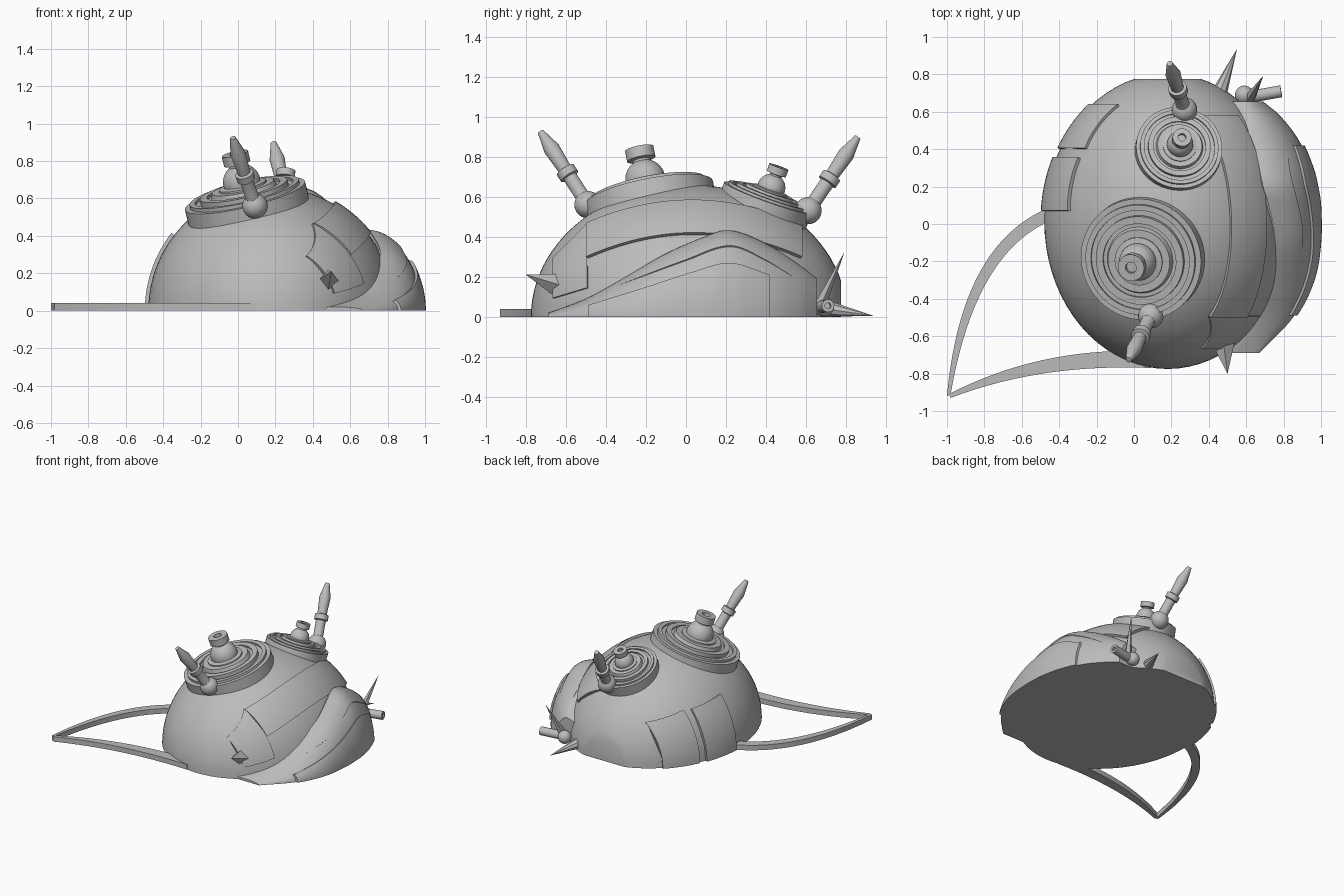
import bpy, bmesh, math
from mathutils import Vector

if "Cube" in bpy.data.objects:
    bpy.data.objects.remove(bpy.data.objects["Cube"], do_unlink=True)

grey = bpy.data.materials.new("plain_grey")
grey.use_nodes = True
COLOUR = (0.5, 0.5, 0.5, 1)
grey.diffuse_color = COLOUR
grey.node_tree.nodes["Principled BSDF"].inputs["Base Color"].default_value = COLOUR

CENTRE = Vector((0.18, 0.015, 0))
RADII = Vector((0.66, 0.79, 0.66))


def finish(name, bm, smooth=True):
    bmesh.ops.recalc_face_normals(bm, faces=bm.faces)
    mesh = bpy.data.meshes.new(name)
    bm.to_mesh(mesh)
    bm.free()
    mesh.materials.append(grey)
    ob = bpy.data.objects.new(name, mesh)
    bpy.context.collection.objects.link(ob)
    if smooth:
        bpy.ops.object.select_all(action="DESELECT")
        ob.select_set(True)
        bpy.context.view_layer.objects.active = ob
        bpy.ops.object.shade_smooth_by_angle(angle=math.radians(32))


def loft(name, rings, smooth=True):
    """Skin a row of closed rings and cap both ends."""
    bm = bmesh.new()
    rows = [[bm.verts.new(p) for p in ring] for ring in rings]
    n = len(rows[0])
    for a, b in zip(rows, rows[1:]):
        for i in range(n):
            j = (i + 1) % n
            bm.faces.new((a[i], a[j], b[j], b[i]))
    bm.faces.new(rows[0])
    bm.faces.new(rows[-1])
    finish(name, bm, smooth)


def lathe(name, base, axis, profile, sides=40, smooth=True):
    """Turn (radius, distance) pairs about an axis."""
    rot = Vector(axis).to_track_quat("Z", "Y")
    angles = [2 * math.pi * k / sides for k in range(sides)]
    rings = []
    for r, t in profile:
        r = max(r, 0.0005)
        rings.append([Vector(base) + rot @ Vector((r * math.cos(a), r * math.sin(a), t))
                      for a in angles])
    loft(name, rings, smooth)


def ball(r, centre, start, end, steps=10):
    """Arc of a ball profile between two polar angles in degrees."""
    out = []
    for k in range(steps + 1):
        a = math.radians(start + (end - start) * k / steps)
        out.append((r * math.sin(a), centre - r * math.cos(a)))
    return out


def curve(keys, t):
    """Smooth curve through (t, value...) keys."""
    i = max(0, min(len(keys) - 2, sum(k[0] <= t for k in keys) - 1))
    p = [keys[max(0, min(len(keys) - 1, i + d))] for d in (-1, 0, 1, 2)]
    h = p[2][0] - p[1][0]
    s = (t - p[1][0]) / h
    res = []
    for c in range(1, len(keys[0])):
        m0 = (p[2][c] - p[0][c]) / (p[2][0] - p[0][0]) * h
        m1 = (p[3][c] - p[1][c]) / (p[3][0] - p[1][0]) * h
        res.append((2*s**3 - 3*s**2 + 1) * p[1][c] + (s**3 - 2*s**2 + s) * m0
                   + (3*s**2 - 2*s**3) * p[2][c] + (s**3 - s**2) * m1)
    return res


def slab(name, point, thick, nu=32, nv=12):
    """Plate following point(u, v, offset), sunk slightly into its base."""
    rings = []
    for i in range(nu + 1):
        u = i / nu
        outer = [point(u, j / nv, thick) for j in range(nv + 1)]
        inner = [point(u, j / nv, -0.02) for j in range(nv, -1, -1)]
        rings.append(outer + inner)
    loft(name, rings)


# Main dome, cut flat below and at the back
bm = bmesh.new()
bmesh.ops.create_uvsphere(bm, u_segments=72, v_segments=48, radius=1)
for v in bm.verts:
    v.co = CENTRE + v.co * RADII
for co, no in (((0, 0, 0), (0, 0, -1)), ((0, 0.775, 0), (0, 1, 0))):
    cut = bmesh.ops.bisect_plane(bm, geom=bm.verts[:] + bm.edges[:] + bm.faces[:],
                                 plane_co=co, plane_no=no, clear_outer=True)
    edges = [e for e in cut["geom_cut"] if isinstance(e, bmesh.types.BMEdge)]
    bmesh.ops.contextual_create(bm, geom=edges)
finish("main_dome", bm)


def dome_plate(name, side, y0, y1, low, high, thick):
    """Plate on the dome; low and high give its height along y."""
    def point(u, v, off):
        y = y0 + (y1 - y0) * u
        lo, hi = low(y), high(y)
        z = lo + (hi - lo) * v
        q = 1 - ((y - CENTRE.y) / RADII.y) ** 2 - (z / RADII.z) ** 2
        p = Vector((side * RADII.x * math.sqrt(max(q, 0)), y - CENTRE.y, z))
        n = Vector((p.x / RADII.x**2, p.y / RADII.y**2, p.z / RADII.z**2)).normalized()
        p = CENTRE + p + n * off
        p.z = max(p.z, 0)
        return p
    slab(name, point, thick)


# Armour plates on the dome
dome_plate("right_plate_front", -1, 0.07, 0.35, lambda y: 0, lambda y: 0.41 - 0.1 * y, 0.02)
dome_plate("right_plate_back", -1, 0.40, 0.63, lambda y: 0, lambda y: 0.48 - 0.25 * y, 0.015)
dome_plate("left_upper_plate", 1, -0.49, 0.57,
           lambda y: 0.41 - 0.42 * (y - 0.04) ** 2,
           lambda y: 0.57 - 0.42 * (y - 0.03) ** 2, 0.018)
dome_plate("left_front_plate", 1, -0.66, -0.49,
           lambda y: 0.29 + 0.3 * y, lambda y: 0.95 + y, 0.01)

# Side lobe: y, outer x, crest x, crest z
LOBE = [(-0.69, 0.67, 0.53, 0.02), (-0.5, 0.85, 0.66, 0.09), (-0.3, 0.95, 0.73, 0.20),
        (-0.1, 0.985, 0.76, 0.31), (0.1, 0.985, 0.72, 0.395), (0.2, 0.97, 0.69, 0.425),
        (0.3, 0.945, 0.67, 0.405), (0.45, 0.88, 0.64, 0.335), (0.58, 0.78, 0.62, 0.25),
        (0.655, 0.69, 0.59, 0.19)]


def lobe_point(y, a, off=0):
    xo, xc, zc = curve(LOBE, y)
    return Vector((xc + (xo - xc + off) * math.sin(a), y, (zc + off) * math.cos(a)))


rings = []
for i in range(49):
    y = -0.69 + 1.345 * i / 48
    ring = [lobe_point(y, math.pi / 2 * j / 16) for j in range(17)]
    rings.append(ring + [Vector((ring[0].x - 0.12, y, 0)),
                         Vector((ring[0].x - 0.12, y, ring[0].z * 0.8))])
loft("side_lobe", rings)


def lobe_plate(name, y0, y1, upper, lower, thick, fade=0):
    """Plate on the lobe; fade thins it towards both ends."""
    def point(u, v, off):
        y = y0 + (y1 - y0) * u
        crest = curve(LOBE, y)[2]
        a0, a1 = (math.acos(max(0, min(1, f(y) / crest))) for f in (upper, lower))
        return lobe_point(y, a0 + (a1 - a0) * v, off * math.sin(math.pi * u) ** fade)
    slab(name, point, thick)


SKIRT = [(-0.49, 0.05), (-0.2, 0.14), (0.05, 0.22), (0.22, 0.26), (0.42, 0.2)]
CREASE = [(-0.33, 0.16), (0, 0.28), (0.22, 0.35), (0.4, 0.28), (0.55, 0.19)]
lobe_plate("lobe_skirt", -0.49, 0.42, lambda y: curve(SKIRT, y)[0], lambda y: 0, 0.016)
lobe_plate("lobe_crest", -0.33, 0.55, lambda y: 1, lambda y: curve(CREASE, y)[0], 0.008, 1)

# Stepped turrets with a ball, neck and hollow cap
TURRET = [(0.33, -0.08), (0.33, 0.1), (0.3, 0.1), (0.3, 0.12), (0.27, 0.12), (0.27, 0.105),
          (0.24, 0.105), (0.24, 0.135), (0.2, 0.135), (0.2, 0.12), (0.18, 0.12), (0.17, 0.15),
          (0.13, 0.15), (0.13, 0.16)]
TURRET += ball(0.1, 0.175, 85, 153)
TURRET += [(0.045, 0.275), (0.072, 0.28), (0.072, 0.335), (0.03, 0.335), (0.03, 0.305), (0, 0.305)]
for name, base, axis, s in (("front_turret", (0.06, -0.17, 0.52), (-0.24, -0.2, 1), 1),
                            ("back_turret", (0.235, 0.385, 0.53), (0.1, 0.36, 1), 0.7)):
    lathe(name, base, axis, [(r * s, t * s) for r, t in TURRET], 56)

# Guns: ball joint, barrel, collar and pointed tip
GUN = ball(0.068, 0, 0, 147, 14) + [
    (0.036, 0.06), (0.036, 0.17), (0.05, 0.175), (0.05, 0.215), (0.034, 0.22),
    (0.041, 0.345), (0.016, 0.45), (0, 0.452)]
lathe("front_gun", (0.09, -0.49, 0.56), (-0.12, -0.24, 0.37), GUN, 28)
lathe("back_gun", (0.27, 0.61, 0.53), (-0.08, 0.25, 0.37), GUN, 28)


def spike(name, base, tip, r, sides):
    d = Vector(tip) - Vector(base)
    lathe(name, base, d, [(r, 0), (0, d.length)], sides, False)


# Spikes and tail pipe
spike("front_spike", (0.475, -0.61, 0.15), (0.5, -0.8, 0.21), 0.07, 4)
spike("low_back_spike", (0.46, 0.71, 0.04), (0.55, 0.935, 0.005), 0.04, 8)
spike("tall_back_spike", (0.62, 0.67, 0.06), (0.69, 0.79, 0.32), 0.03, 5)
lathe("pipe_joint", (0.59, 0.69, 0.05), (0, 0, 1), ball(0.05, 0, 0, 180, 14), 24)
lathe("tail_pipe", (0.59, 0.675, 0.05), (0.2, 0.035, 0.005),
      [(0.032, 0), (0.032, 0.2), (0.015, 0.2), (0.015, 0.17), (0, 0.17)], 24)


def bow(a, c, b, t):
    """Point on a simple bow from a to b, pulled towards c."""
    a, c, b = Vector(a), Vector(c), Vector(b)
    return a * (1 - t) ** 2 + c * 2 * t * (1 - t) + b * t * t


# Flat curved arms meeting at a point: outer bow, inner bow
ARMS = {
    "back_arm": (((-0.46, 0.085), (-0.925, -0.11), (-1, -0.92)),
                 ((-0.44, 0.02), (-0.85, -0.15), (-0.98, -0.91))),
    "front_arm": (((0.09, -0.77), (-0.5, -0.745), (-0.98, -0.93)),
                  ((0.09, -0.68), (-0.5, -0.655), (-0.99, -0.91))),
}
for name, (outer, inner) in ARMS.items():
    rings = []
    for i in range(37):
        o, n = bow(*outer, i / 36), bow(*inner, i / 36)
        rings.append([(*o, 0), (*n, 0), (*n, 0.04), (*o, 0.04)])
    loft(name, rings)
